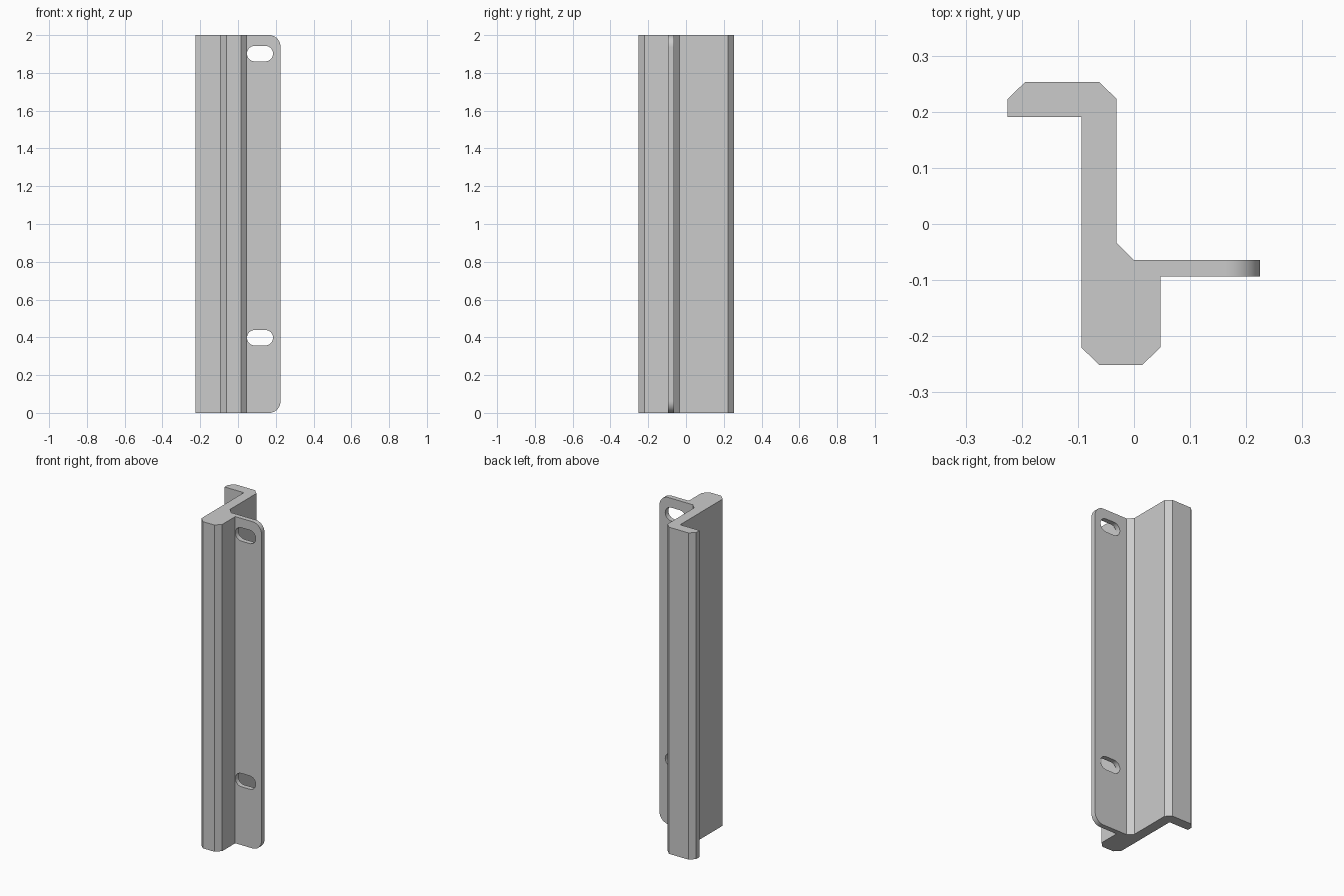
import bpy, bmesh, math
from mathutils import Vector

if "Cube" in bpy.data.objects:
    bpy.data.objects.remove(bpy.data.objects["Cube"])

HEIGHT = 2.0
FLANGE_X = 0.2245

grey = bpy.data.materials.new("plain_grey")
grey.use_nodes = True
COLOUR = (0.6, 0.6, 0.6, 1)
grey.diffuse_color = COLOUR
grey.node_tree.nodes["Principled BSDF"].inputs["Base Color"].default_value = COLOUR


def prism(name, outline, depth, round_edge=None, radius=0.06):
    """Extrude a closed outline along a vector, optionally rounding chosen edges."""
    bm = bmesh.new()
    base = bm.faces.new([bm.verts.new(p) for p in outline])
    new = bmesh.ops.extrude_face_region(bm, geom=[base], use_keep_orig=True)["geom"]
    bmesh.ops.translate(bm, vec=depth, verts=[g for g in new if isinstance(g, bmesh.types.BMVert)])
    bmesh.ops.recalc_face_normals(bm, faces=bm.faces)
    if round_edge:
        edges = [e for e in bm.edges if round_edge(e)]
        bmesh.ops.bevel(bm, geom=edges, offset=radius, offset_type='OFFSET',
                        segments=12, profile=0.5, affect='EDGES')
    mesh = bpy.data.meshes.new(name)
    bm.to_mesh(mesh)
    bm.free()
    mesh.materials.append(grey)
    obj = bpy.data.objects.new(name, mesh)
    bpy.context.collection.objects.link(obj)
    return obj


# Bracket: hooked web, chamfered foot and thin side flange in one section
section = [
    (-0.225, 0.191), (-0.225, 0.223), (-0.194, 0.253), (-0.062, 0.253),
    (-0.031, 0.223), (-0.031, -0.034), (-0.001, -0.064), (FLANGE_X, -0.064),
    (FLANGE_X, -0.094), (0.047, -0.094), (0.047, -0.22), (0.015, -0.251),
    (-0.062, -0.251), (-0.094, -0.22), (-0.094, 0.191),
]


def is_flange_corner(edge):
    a, b = (v.co for v in edge.verts)
    return min(a.x, b.x) > FLANGE_X - 0.001 and abs(a.z - b.z) < 0.001


bracket = prism("bracket", [(x, y, 0) for x, y in section],
                Vector((0, 0, HEIGHT)), is_flange_corner)

# Slotted screw holes through the flange
R, HALF, SLOT_X, STEPS = 0.041, 0.028, 0.1165, 16
for name, z in (("lower", 0.398), ("upper", 1.902)):
    outline = []
    for side in (1, -1):
        for i in range(STEPS + 1):
            a = math.pi * (i / STEPS - 0.5)
            outline.append((SLOT_X + side * (HALF + R * math.cos(a)), -0.13,
                            z + side * R * math.sin(a)))
    cutter = prism(name + "_slot_cutter", outline, Vector((0, 0.1, 0)))
    cutter.hide_render = True
    cutter.hide_set(True)
    cut = bracket.modifiers.new(name + "_slot", 'BOOLEAN')
    cut.operation, cut.solver, cut.object = 'DIFFERENCE', 'EXACT', cutter

# Bake the cuts and remove the cutters
bpy.context.view_layer.update()
baked = bpy.data.meshes.new_from_object(
    bracket.evaluated_get(bpy.context.evaluated_depsgraph_get()))
for mod in list(bracket.modifiers):
    cutter = mod.object
    bracket.modifiers.remove(mod)
    bpy.data.objects.remove(cutter)
bracket.data = baked

# Smooth only the curved corners and slot ends
for face in baked.polygons:
    n = face.normal
    face.use_smooth = abs(n.x) > 0.01 and abs(n.z) > 0.01
